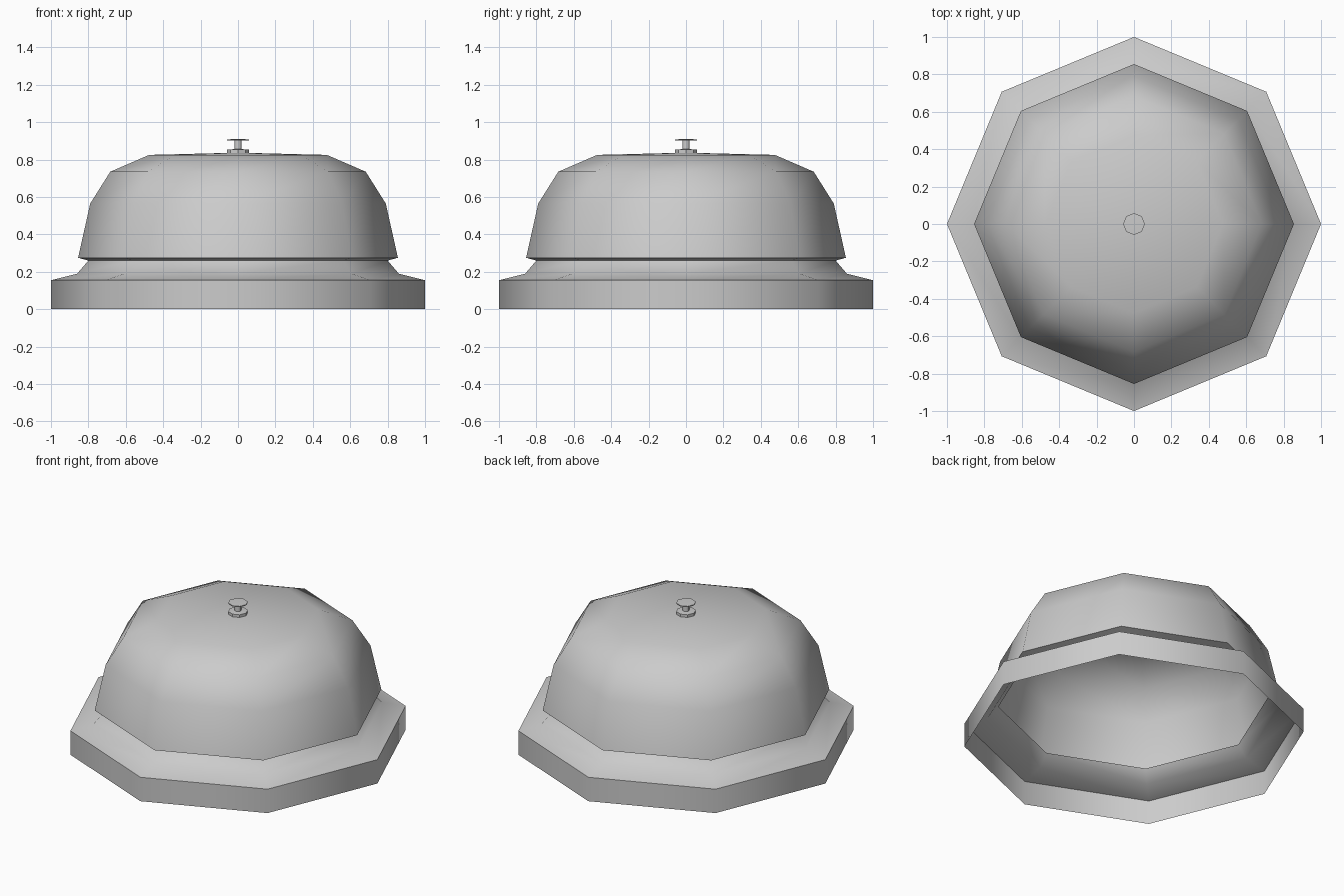
import bpy, bmesh
from math import cos, sin, tau

if "Cube" in bpy.data.objects:
    bpy.data.objects.remove(bpy.data.objects["Cube"])

SIDES = 8

def lathe(name, profile, angle):
    """Revolve (radius, z) points into an eight-sided shell; radius 0 closes to a point."""
    bm = bmesh.new()
    rings = []
    for r, z in profile:
        n = SIDES if r > 0 else 1
        rings.append([bm.verts.new((r * cos(tau * i / SIDES), r * sin(tau * i / SIDES), z))
                      for i in range(n)])
    for a, b in zip(rings, rings[1:]):
        for i in range(SIDES):
            j = (i + 1) % SIDES
            if len(b) == 1:
                bm.faces.new((a[i], a[j], b[0]))
            elif len(a) == 1:
                bm.faces.new((a[0], b[j], b[i]))
            else:
                bm.faces.new((a[i], a[j], b[j], b[i]))
    mesh = bpy.data.meshes.new(name)
    bm.to_mesh(mesh)
    bm.free()
    obj = bpy.data.objects.new(name, mesh)
    bpy.context.collection.objects.link(obj)
    bpy.ops.object.select_all(action='DESELECT')
    obj.select_set(True)
    bpy.context.view_layer.objects.active = obj
    bpy.ops.object.shade_smooth_by_angle(angle=angle)
    return obj

# Hollow base with a sloped ledge and neck, open underneath
lathe("base", [(1, 0), (1, 0.155), (0.86, 0.19), (0.80, 0.26)], 0.96)

# Bell dome with an underside lip that meets the neck
lathe("bell_dome", [(0.80, 0.26), (0.855, 0.275), (0.79, 0.565), (0.683, 0.735),
                    (0.475, 0.825), (0, 0.837)], 0.96)

# Push button: collar, stem and flat cap
lathe("button_collar", [(0.058, 0.833), (0.058, 0.853), (0.02, 0.856)], 0.6)
lathe("button_stem", [(0.02, 0.85), (0.02, 0.903)], 0.96)
lathe("button_cap", [(0, 0.9), (0.058, 0.902), (0.058, 0.908), (0, 0.91)], 0.6)
